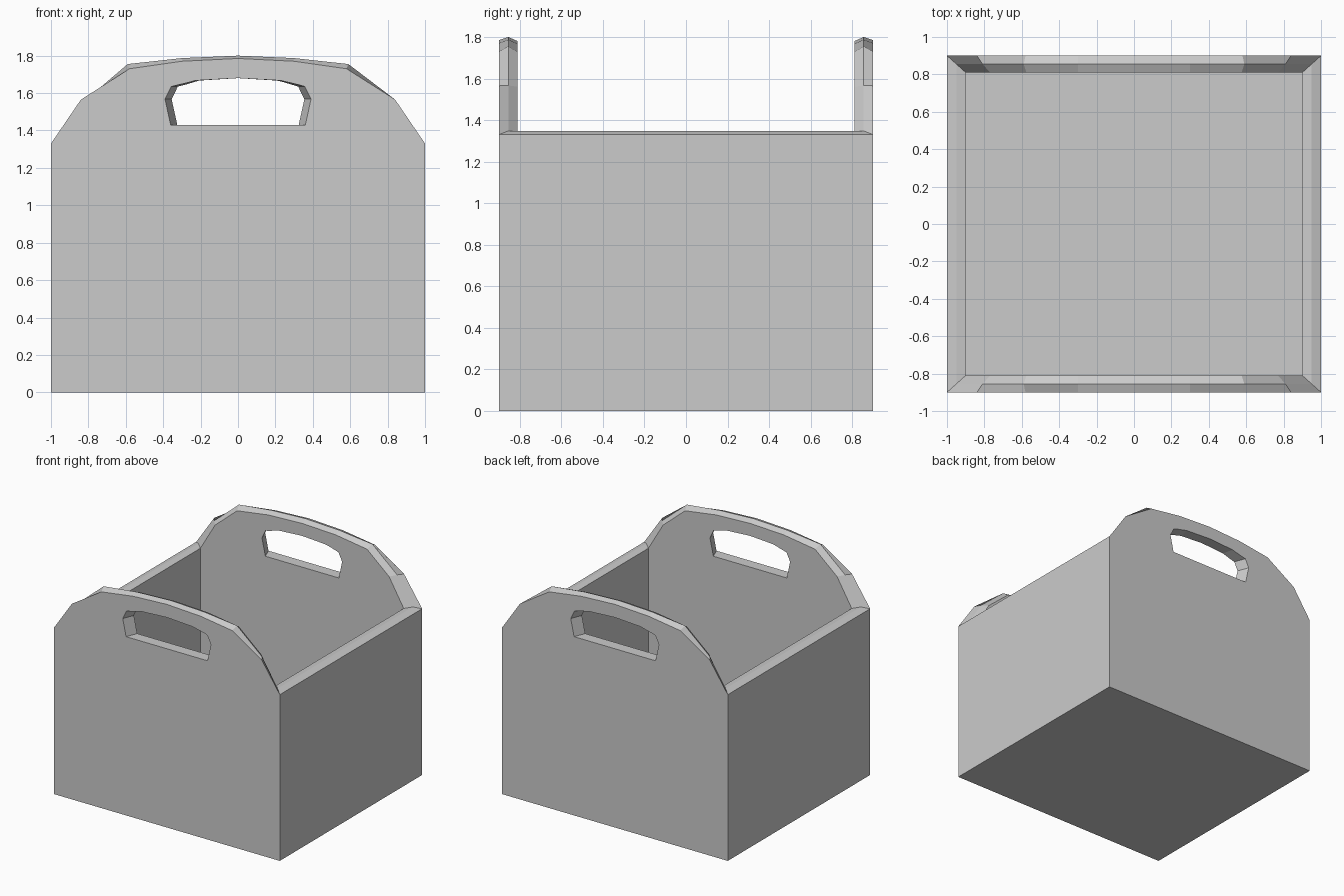
import bpy, bmesh

if "Cube" in bpy.data.objects:
    bpy.data.objects.remove(bpy.data.objects["Cube"])

# Half outlines (x, z) of an end panel's arched top: outer face, ridge, inner face
OUTER = [(1, 1.33), (.84, 1.565), (.58, 1.73), (.3, 1.77), (0, 1.785)]
RIDGE = [(.95, 1.348), (.81, 1.567), (.59, 1.755), (.3, 1.787), (0, 1.80)]
INNER = [(.9, 1.34), (.77, 1.56), (.575, 1.727), (.3, 1.767), (0, 1.78)]
FLOOR = .1


def mirrored(half):
    return half + [(-x, z) for x, z in reversed(half) if x > 0]


def finish(name, bm):
    bmesh.ops.remove_doubles(bm, verts=bm.verts, dist=1e-5)
    bmesh.ops.recalc_face_normals(bm, faces=bm.faces)
    mesh = bpy.data.meshes.new(name)
    bm.to_mesh(mesh)
    bm.free()
    obj = bpy.data.objects.new(name, mesh)
    bpy.context.collection.objects.link(obj)
    return obj


def face(bm, points):
    bm.faces.new([bm.verts.new(p) for p in points])


# Crate body: one closed shell with thick walls
bm = bmesh.new()
for s in (-1, 1):
    # arched end panels
    o, r, i = [[(x, s * y, z) for x, z in mirrored(half)]
               for half, y in ((OUTER, .9), (RIDGE, .855), (INNER, .81))]
    face(bm, o + [(-1, s * .9, 0), (1, s * .9, 0)])
    face(bm, i + [(-.9, s * .81, FLOOR), (.9, s * .81, FLOOR)])
    for a, b in ((o, r), (r, i)):
        for k in range(len(a) - 1):
            face(bm, [a[k], a[k + 1], b[k + 1], b[k]])
    # side walls and their rims
    edges = [(s * 1, .9, 0), (s * 1, .9, 1.33), (s * .95, .855, 1.348),
             (s * .9, .81, 1.34), (s * .9, .81, FLOOR)]
    for a, b in zip(edges, edges[1:]):
        face(bm, [a, b, (b[0], -b[1], b[2]), (a[0], -a[1], a[2])])
# underside and inner floor
for x, y, z in ((1, .9, 0), (.9, .81, FLOOR)):
    face(bm, [(-x, -y, z), (x, -y, z), (x, y, z), (-x, y, z)])
crate = finish("crate", bm)

# Hand holes, narrowing towards the inside
HOLE = [(.36, 1.43), (.39, 1.567), (.357, 1.635), (.23, 1.667), (0, 1.68)]
for s in (-1, 1):
    bm = bmesh.new()
    loops = []
    for y, inset in ((.95, -.02), (.76, .055)):
        loops.append([(x - inset * x / .36 if x < .3 else x - inset, s * y, z)
                      for x, z in HOLE])
        loops[-1] += [(-x, yy, z) for x, yy, z in reversed(loops[-1][:-1])]
    a, b = loops
    face(bm, a)
    face(bm, b)
    for k in range(len(a)):
        n = (k + 1) % len(a)
        face(bm, [a[k], a[n], b[n], b[k]])
    cutter = finish("hand_hole_cutter", bm)
    cutter.hide_render = True
    mod = crate.modifiers.new("hand_hole", 'BOOLEAN')
    mod.operation = 'DIFFERENCE'
    mod.solver = 'EXACT'
    mod.object = cutter
    bpy.context.view_layer.objects.active = crate
    bpy.ops.object.modifier_apply(modifier=mod.name)
    bpy.data.objects.remove(cutter)
